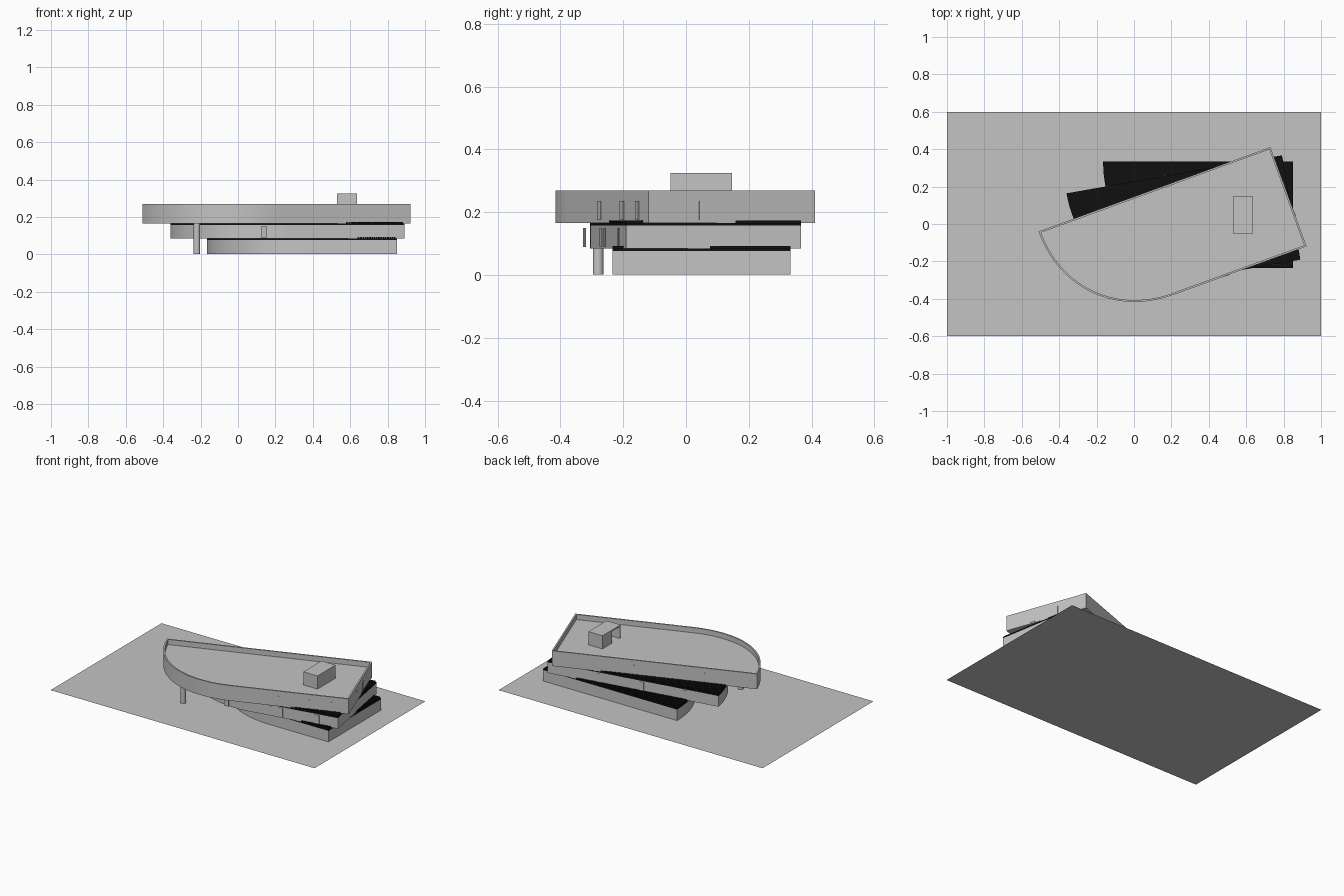
import bpy, bmesh, math
from mathutils import Matrix, Vector

cube = bpy.data.objects.get("Cube")
if cube:
    bpy.data.objects.remove(cube, do_unlink=True)


def material(name, value):
    m = bpy.data.materials.new(name)
    m.use_nodes = True
    colour = (value, value, value, 1)
    m.diffuse_color = colour
    bsdf = m.node_tree.nodes["Principled BSDF"]
    bsdf.inputs["Base Color"].default_value = colour
    bsdf.inputs["Roughness"].default_value = 0.9
    return m


GREY = material("pale grey", 0.55)
BLACK = material("deck black", 0.005)


def finish(name, bm, mat, turn=0, smooth=False):
    bmesh.ops.recalc_face_normals(bm, faces=bm.faces)
    me = bpy.data.meshes.new(name)
    bm.to_mesh(me)
    bm.free()
    ob = bpy.data.objects.new(name, me)
    bpy.context.collection.objects.link(ob)
    me.materials.append(mat)
    me.transform(Matrix.Rotation(math.radians(turn), 4, 'Z'))
    if smooth:
        bpy.ops.object.select_all(action='DESELECT')
        ob.select_set(True)
        bpy.context.view_layer.objects.active = ob
        bpy.ops.object.shade_smooth_by_angle(angle=math.radians(30))
    return ob


def add_box(bm, x, y, z):
    size = [b - a for a, b in (x, y, z)]
    mid = [(a + b) / 2 for a, b in (x, y, z)]
    bmesh.ops.create_cube(bm, size=1, matrix=Matrix.Translation(mid) @ Matrix.Diagonal((*size, 1)))


def outline(x0, x1, y0, y1):
    """Rectangle whose front left corner is one large quarter round."""
    r, power, steps = y1 - y0, 2 / 2.1, 28
    pts = [(x1, y0), (x1, y1)]
    for i in range(steps + 1):
        a = math.pi / 2 * i / steps
        pts.append((x0 + r * (1 - max(math.cos(a), 0) ** power),
                    y1 - r * math.sin(a) ** power))
    return pts


def prism(pts, z0, z1):
    bm = bmesh.new()
    base = bm.faces.new([bm.verts.new((x, y, z0)) for x, y in pts])
    ext = bmesh.ops.extrude_face_region(bm, geom=[base])["geom"]
    bmesh.ops.translate(bm, vec=(0, 0, z1 - z0), verts=[g for g in ext if isinstance(g, bmesh.types.BMVert)])
    return bm


def storey(name, rect, turn, z0, z1):
    return finish(name, prism(outline(*rect), z0, z1), GREY, turn, True)


def deck(name, rect, turn, z):
    """Dark terrace slab topped with narrow boards running front to back."""
    finish(name + "_slab", prism(outline(*rect), z, z + 0.009), BLACK, turn, True)
    x0, x1, y0, y1 = rect
    r, pitch = y1 - y0, 0.012
    bm = bmesh.new()
    for i in range(int((x1 - x0) / pitch)):
        a = x0 + i * pitch + 0.002
        t = min(1, (a - x0) / r)
        front = y1 - r * (1 - (1 - t) ** 2.1) ** (1 / 2.1)
        add_box(bm, (a, a + pitch * 0.8), (front, y1), (z + 0.009, z + 0.016))
    finish(name + "_boards", bm, BLACK, turn)


def windows(name, rect, turn, z, front, back, side):
    """Slim upright window plates on the three straight walls."""
    x0, x1, y0, y1 = rect
    w, t = 0.016, 0.002
    bm = bmesh.new()
    for x in front:
        add_box(bm, (x - w, x + w), (y0 - t, y0 + t), z)
    for x in back:
        add_box(bm, (x - w, x + w), (y1 - t, y1 + t), z)
    for y in side:
        add_box(bm, (x1 - t, x1 + t), (y - w, y + w), z)
    finish(name, bm, GREY, turn)


# Ground plane
bm = bmesh.new()
bmesh.ops.create_grid(bm, x_segments=1, y_segments=1, size=1, matrix=Matrix.Diagonal((1, 0.6, 1, 1)))
finish("ground_plate", bm, GREY)

# Three storeys, each turned ten degrees further
LOWER = (-0.165, 0.85, -0.235, 0.333)
MIDDLE = (-0.327, 0.843, -0.342, 0.224)
UPPER = (-0.493, 0.826, -0.428, 0.137)

storey("lower_storey", LOWER, 0, 0.001, 0.076)
deck("lower_deck", LOWER, 0, 0.076)
storey("middle_storey", MIDDLE, 10, 0.084, 0.157)
deck("middle_deck", MIDDLE, 10, 0.157)

# Upper storey with a sunken roof behind a parapet
bm = prism(outline(*UPPER), 0.166, 0.27)
bm.faces.ensure_lookup_table()
bmesh.ops.recalc_face_normals(bm, faces=bm.faces)
top = max(bm.faces, key=lambda f: f.calc_center_median().z)
bmesh.ops.inset_region(bm, faces=[top], thickness=0.01, use_even_offset=True)
wall = bmesh.ops.extrude_face_region(bm, geom=[top])["geom"]
bmesh.ops.translate(bm, vec=(0, 0, -0.035), verts=[g for g in wall if isinstance(g, bmesh.types.BMVert)])
if top.is_valid:
    bmesh.ops.delete(bm, geom=[top], context='FACES_ONLY')
finish("upper_storey", bm, GREY, 20, True)

# Windows
windows("middle_windows", MIDDLE, 10, (0.09, 0.15), (0.08, 0.38, 0.45, 0.7), (-0.1, 0.2, 0.5), ())
windows("upper_windows", UPPER, 20, (0.175, 0.235), (0.37, 0.58, 0.72), (-0.15, 0.3), (-0.24, -0.08))

# Column under the rounded overhang
bm = bmesh.new()
bmesh.ops.create_cone(bm, cap_ends=True, segments=20, radius1=0.017, radius2=0.017, depth=0.168,
                      matrix=Matrix.Translation((-0.22, -0.28, 0.085)))
finish("column", bm, GREY, 0, True)

# Roof house with a doorway recess
bm = bmesh.new()
x, y, z = (0.53, 0.637), (-0.05, 0.147), (0.234, 0.325)
add_box(bm, x, (0.045, y[1]), z)
add_box(bm, x, (y[0], 0.045), (0.315, z[1]))
add_box(bm, (x[1] - 0.01, x[1]), (y[0], 0.045), (z[0], 0.315))
add_box(bm, x, (y[0], y[0] + 0.01), (z[0], 0.315))
finish("roof_house", bm, GREY)
